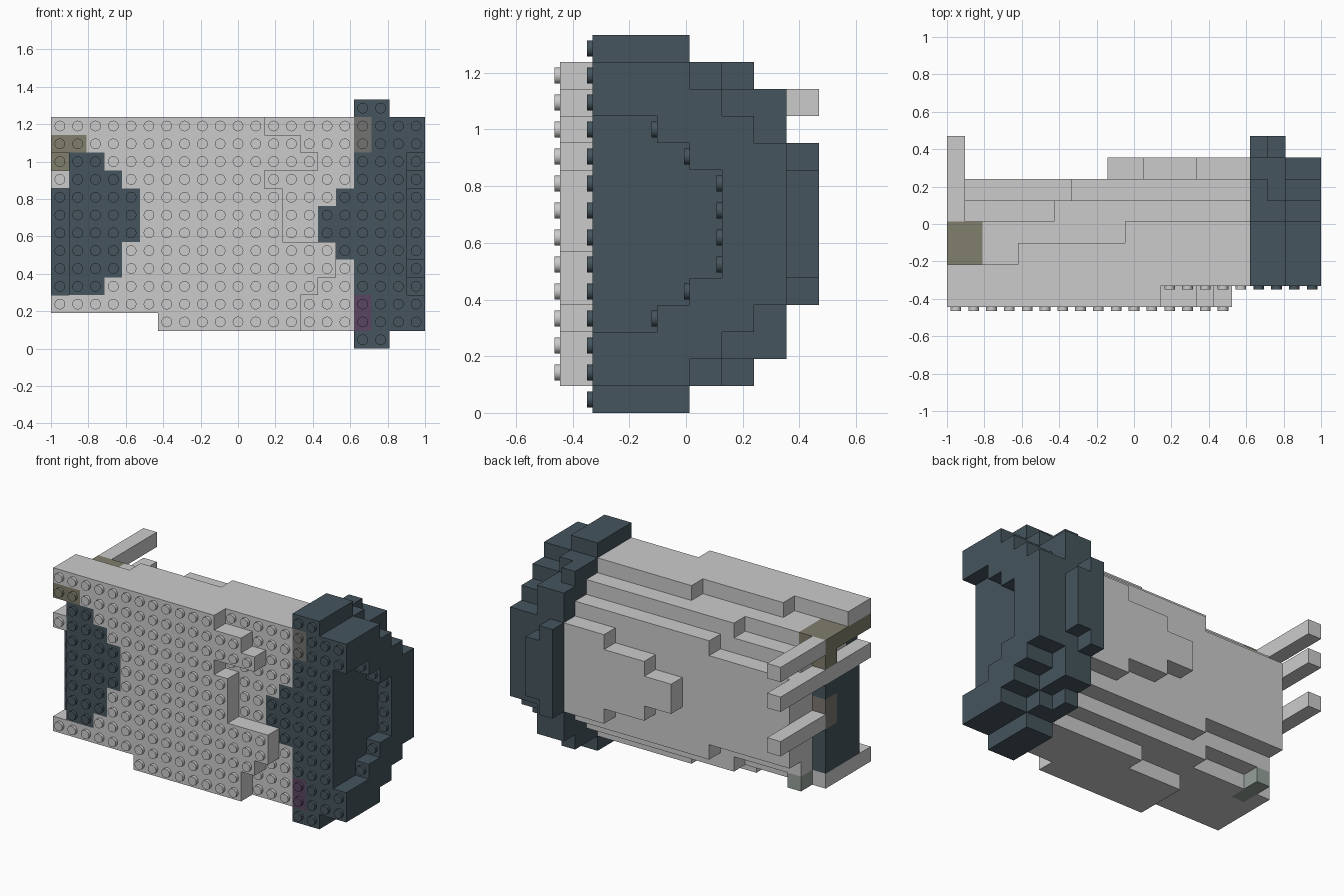
import bpy, bmesh, math

if "Cube" in bpy.data.objects:
    bpy.data.objects.remove(bpy.data.objects["Cube"])

U = 2 / 21            # stud pitch (x and z)
H = 1.2 * U           # brick layer height (along y)
Y0 = -0.445           # front of the first layer
cells = {}            # (column, row, layer) -> part name


def fill(part, i0, i1, j0, j1, k0, k1):
    """Fill half-open ranges of columns, rows and layers with a part."""
    for i in range(i0, i1):
        for j in range(j0, j1):
            for k in range(k0, k1):
                if part is None:
                    cells.pop((i, j, k), None)
                else:
                    cells[i, j, k] = part


def both(part, i0, i1, row, k0, k1):
    """Fill one row and its mirror about the mid height."""
    for j in (row, 13 - row):
        fill(part, i0, i1, j, j + 1, k0, k1)


# Tapering half-round hull: row -> (start column, layer count) steps
steps = {12: [(0, 2), (4, 3), (10, 4)],
         11: [(1, 4), (6, 5)],
         10: [(1, 5), (7, 6)],
         9: [(1, 6), (14, 7)],
         8: [(1, 6), (11, 7)],
         7: [(1, 6), (9, 7)]}
for row, runs in steps.items():
    for start, depth in runs:
        both("hull", start, 17, row, 1, depth)
fill(None, 0, 6, 1, 2, 0, 8)          # lower edge is cut short

# Ragged front plate
right_edge = {1: 14, 2: 14, 3: 15, 4: 16, 5: 16, 6: 13, 7: 13, 8: 13,
              9: 12, 10: 15, 11: 14, 12: 12}
for row, end in right_edge.items():
    start = 6 if row == 1 else 0 if row in (2, 12) else 1
    fill("front_plate", start, end, row, row + 1, 0, 1)

# Dark stepped panels set into the front
for row, end in {3: 3, 4: 4, 5: 4, 6: 5, 7: 5, 8: 5, 9: 4, 10: 3}.items():
    fill("left_panel", 1, end, row, row + 1, 0, 1)
for row, start in {5: 16, 6: 15, 7: 15, 8: 16}.items():
    fill("right_panel", start, 17, row, row + 1, 1, 2)

# Left end cap, lower lip and rear prongs
fill("end_cap", 0, 1, 3, 9, 1, 4)
fill("lower_lip", 0, 1, 2, 3, 0, 4)
fill("prong_upper", 0, 1, 11, 12, 4, 8)
fill("prong_middle", 0, 1, 9, 10, 0, 8)
fill("prong_lower", 0, 1, 6, 7, 4, 8)

# Large outer ring
fill("ring", 17, 19, 0, 14, 1, 4)
fill("ring", 17, 19, 1, 13, 4, 5)
fill("ring", 17, 18, 1, 13, 5, 6)
fill("ring", 18, 19, 2, 12, 5, 6)
fill("ring", 17, 19, 2, 12, 6, 7)
fill("ring", 17, 18, 4, 10, 7, 8)
fill("ring", 18, 19, 5, 9, 7, 8)

# Smaller rim ring with the scooped end
for k, m in enumerate((1, 1, 1, 2, 3, 4), start=1):
    fill("rim", 19, 21, m, 14 - m, k, k + 1)
for k, m in ((1, 3), (2, 3), (3, 4), (4, 5)):
    fill(None, 20, 21, m, 14 - m, k, k + 1)

# Tinted blocks
fill("olive_block", 0, 2, 11, 12, 0, 4)
fill("olive_block", 0, 1, 10, 11, 3, 4)
fill("brown_block", 0, 1, 6, 8, 3, 4)
fill("green_block", 1, 2, 2, 3, 3, 5)
fill("purple_block", 17, 18, 1, 3, 1, 2)
fill("ring_block", 17, 18, 11, 13, 1, 2)

DARK = (0.06, 0.09, 0.11, 1)
colors = {"left_panel": DARK, "right_panel": DARK, "end_cap": DARK,
          "ring": DARK, "rim": DARK,
          "olive_block": (0.22, 0.21, 0.15, 1),
          "brown_block": (0.20, 0.18, 0.16, 1),
          "green_block": (0.30, 0.35, 0.32, 1),
          "purple_block": (0.10, 0.06, 0.12, 1),
          "ring_block": (0.17, 0.17, 0.16, 1)}
materials = {}


def corner(i, j, k):
    return (-1 + i * U, Y0 + k * H, j * U)


def add_faces(bm, cell, cache):
    """Add only the cell faces that touch empty space."""
    for axis in range(3):
        a, b = (axis + 1) % 3, (axis + 2) % 3
        for side in (0, 1):
            near = list(cell)
            near[axis] += 2 * side - 1
            if tuple(near) in cells:
                continue
            verts = []
            for s, t in ((0, 0), (1, 0), (1, 1), (0, 1)):
                p = list(cell)
                p[axis] += side
                p[a] += s
                p[b] += t
                key = tuple(p)
                if key not in cache:
                    cache[key] = bm.verts.new(corner(*key))
                verts.append(cache[key])
            # column/row/layer order is left-handed, so flip accordingly
            bm.faces.new(verts[::-1] if side == 0 else verts)


def add_stud(bm, cell):
    """Round stud on the front of a cell."""
    x, y, z = corner(cell[0] + 0.5, cell[1] + 0.5, cell[2])
    n, r, rings = 16, 0.3 * U, []
    for yy in (y, y - 0.2 * U):
        rings.append([bm.verts.new((x + r * math.cos(2 * math.pi * q / n), yy,
                                    z + r * math.sin(2 * math.pi * q / n)))
                      for q in range(n)])
    for q in range(n):
        w = (q + 1) % n
        bm.faces.new((rings[0][q], rings[0][w], rings[1][w], rings[1][q])).smooth = True
    bm.faces.new(rings[1])


# The frontmost cell of every column/row carries a stud
front = {}
for i, j, k in cells:
    front[i, j] = min(k, front.get((i, j), 99))

for part in sorted(set(cells.values())):
    bm = bmesh.new()
    cache = {}
    mine = [c for c, p in cells.items() if p == part]
    for c in mine:
        add_faces(bm, c, cache)
    # Merge coplanar squares into clean flat faces
    bmesh.ops.dissolve_limit(bm, angle_limit=0.01, verts=bm.verts[:], edges=bm.edges[:])
    for f in bm.faces:                 # i, j, k maps to x, z, y: mirrored winding
        f.normal_flip()
    for c in mine:
        if front[c[0], c[1]] == c[2]:
            add_stud(bm, c)
    me = bpy.data.meshes.new(part)
    bm.to_mesh(me)
    bm.free()
    me.set_sharp_from_angle(angle=math.radians(40))
    obj = bpy.data.objects.new(part, me)
    bpy.context.collection.objects.link(obj)
    if part in colors:
        col = colors[part]
        if col not in materials:
            materials[col] = bpy.data.materials.new(part + "_colour")
            materials[col].diffuse_color = col
        me.materials.append(materials[col])

for m in bpy.data.materials:
    if m.users and not m.is_grease_pencil:
        m.use_nodes = True
        m.node_tree.nodes["Principled BSDF"].inputs["Base Color"].default_value = m.diffuse_color
